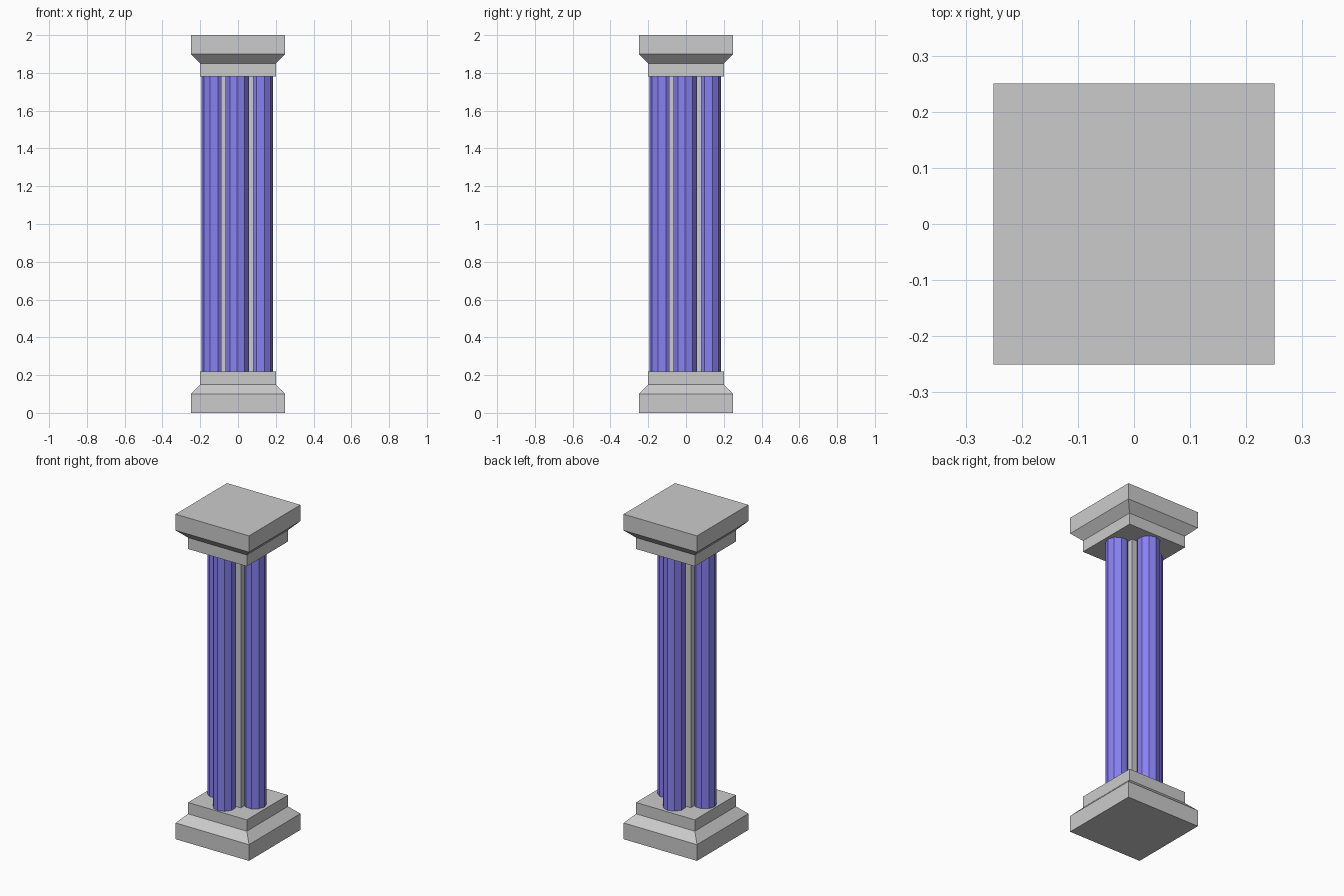
import bpy, bmesh
from math import cos, sin, pi

if "Cube" in bpy.data.objects:
    bpy.data.objects.remove(bpy.data.objects["Cube"])

SHIFT = -0.004          # shaft sits very slightly off the plinth centre
Z_LOW, Z_HIGH = 0.22, 1.78

blue = bpy.data.materials.new("blue_paint")
blue.diffuse_color = (0.25, 0.22, 0.9, 1)
blue.use_nodes = True
blue.node_tree.nodes["Principled BSDF"].inputs["Base Color"].default_value = blue.diffuse_color


def loft(name, rings, mat=None):
    """Closed solid through a stack of rings with equal point counts."""
    bm = bmesh.new()
    loops = [[bm.verts.new(p) for p in ring] for ring in rings]
    n = len(loops[0])
    for a, b in zip(loops, loops[1:]):
        for i in range(n):
            j = (i + 1) % n
            bm.faces.new((a[i], a[j], b[j], b[i]))
    bm.faces.new(loops[0])
    bm.faces.new(loops[-1])
    bmesh.ops.recalc_face_normals(bm, faces=bm.faces)
    mesh = bpy.data.meshes.new(name)
    bm.to_mesh(mesh)
    bm.free()
    obj = bpy.data.objects.new(name, mesh)
    bpy.context.collection.objects.link(obj)
    if mat:
        mesh.materials.append(mat)
    return obj


def square(half, z, c=0.0):
    return [(c + sx * half, c + sy * half, z)
            for sx, sy in ((-1, -1), (1, -1), (1, 1), (-1, 1))]


def polygon(cx, cy, r, z, n, start):
    return [(cx + r * cos(start + 2 * pi * i / n),
             cy + r * sin(start + 2 * pi * i / n), z) for i in range(n)]


# Stepped base and the matching upside-down capital
profile = [(0.25, 0), (0.25, 0.10), (0.20, 0.15), (0.20, Z_LOW)]
loft("base", [square(h, z) for h, z in profile])
loft("capital", [square(h, 2 - z) for h, z in profile])

# Square core of the shaft
loft("core", [square(0.086, z, SHIFT) for z in (Z_LOW, Z_HIGH)])

# Ten-sided column half sunk into each side of the core, an edge facing out
for k, side in enumerate(("right", "back", "left", "front")):
    a = k * pi / 2
    cx, cy = SHIFT + 0.123 * cos(a), SHIFT + 0.123 * sin(a)
    loft(side + "_column",
         [polygon(cx, cy, 0.065, z, 10, a) for z in (Z_LOW, Z_HIGH)], blue)
